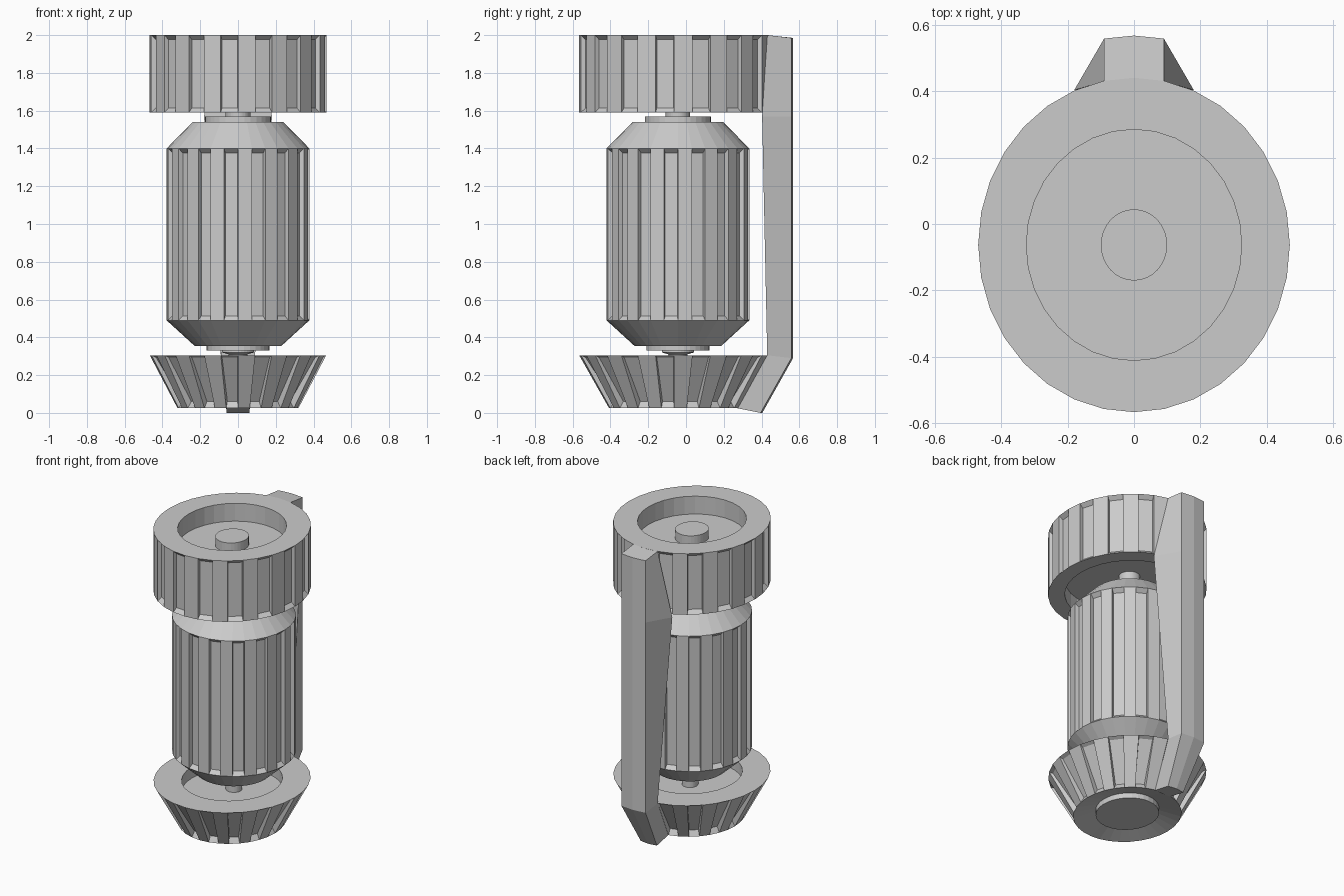
import bpy, bmesh
from math import sin, cos, pi

if "Cube" in bpy.data.objects:
    bpy.data.objects.remove(bpy.data.objects["Cube"])

SIDES = 32


def make_object(name, bm):
    bmesh.ops.recalc_face_normals(bm, faces=bm.faces)
    mesh = bpy.data.meshes.new(name)
    bm.to_mesh(mesh)
    bm.free()
    obj = bpy.data.objects.new(name, mesh)
    bpy.context.collection.objects.link(obj)
    return obj


def lathe(name, profile, cy, y_scale=1.0, groove=None, depth=0.025, sides=SIDES):
    """Revolve (radius, z) points from axis to axis; groove = profile segment
    whose every other facet is sunk with bevelled ends."""
    bm = bmesh.new()
    rings = []
    for r, z in profile:
        if r == 0:
            rings.append([bm.verts.new((0, cy, z))] * sides)
        else:
            rings.append([bm.verts.new((r * cos(2 * pi * k / sides),
                                        cy + y_scale * r * sin(2 * pi * k / sides), z))
                          for k in range(sides)])
    sunk = []
    for i in range(len(rings) - 1):
        for k in range(sides):
            n = (k + 1) % sides
            loop = [rings[i][k], rings[i][n], rings[i + 1][n], rings[i + 1][k]]
            f = bm.faces.new(list(dict.fromkeys(loop)))
            if i == groove and k % 2:
                sunk.append(f)
    bmesh.ops.recalc_face_normals(bm, faces=bm.faces)
    bmesh.ops.inset_individual(bm, faces=sunk, thickness=0.006, depth=-depth)
    for f in sunk:
        mid = f.calc_center_median().z
        for v in f.verts:
            v.co.z += 0.02 if v.co.z < mid else -0.02
    return make_object(name, bm)


# Upper end cap: recessed top with a boss, recessed underside
lathe("upper_cap", [(0, 1.94), (0.10, 1.94), (0.10, 1.88), (0.324, 1.88), (0.324, 2.0),
                    (0.469, 2.0), (0.469, 1.59), (0.37, 1.59), (0.37, 1.69), (0, 1.69)],
      -0.063, 1.073, groove=5)

# Tapered lower cap: dished top, conical underside with a round plug
lathe("lower_cap", [(0, 0.23), (0.30, 0.23), (0.30, 0.305), (0.467, 0.305), (0.32, 0.025),
                    (0.187, 0.065), (0.187, 0.03), (0, 0.03)],
      -0.063, 1.076, groove=3)

# Fluted drum with chamfered ends and stepped collars
lathe("drum", [(0, 1.57), (0.175, 1.57), (0.175, 1.54), (0.24, 1.54), (0.378, 1.40),
               (0.378, 0.49), (0.23, 0.355), (0.167, 0.355), (0.167, 0.33), (0, 0.33)],
      -0.043, groove=4)

# Axle stubs joining the drum to the caps
lathe("upper_axle", [(0, 1.70), (0.065, 1.70), (0.065, 1.56), (0, 1.56)], -0.043)
lathe("lower_axle", [(0, 0.335), (0.085, 0.335), (0.085, 0.32), (0.05, 0.31),
                     (0.05, 0.22), (0, 0.22)], -0.043)

# Rear arm: sections of (inner x, inner y, inner z, outer x, outer y, outer z)
sections = [(0.09, 0.43, 2.0, 0.09, 0.558, 1.985),
            (0.18, 0.403, 1.57, 0.09, 0.558, 1.57),
            (0.09, 0.43, 0.305, 0.09, 0.558, 0.29),
            (0.06, 0.27, 0.025, 0.06, 0.395, 0.0)]
bm = bmesh.new()
loops = []
for ix, iy, iz, ox, oy, oz in sections:
    pts = [(-ix, iy, iz), (-ox, oy, oz), (0, oy + 0.009, oz), (ox, oy, oz), (ix, iy, iz)]
    loops.append([bm.verts.new(p) for p in pts])
for a, b in zip(loops, loops[1:]):
    for k in range(5):
        n = (k + 1) % 5
        bm.faces.new((a[k], a[n], b[n], b[k]))
bm.faces.new(loops[0])
bm.faces.new(loops[-1])
make_object("rear_arm", bm)
